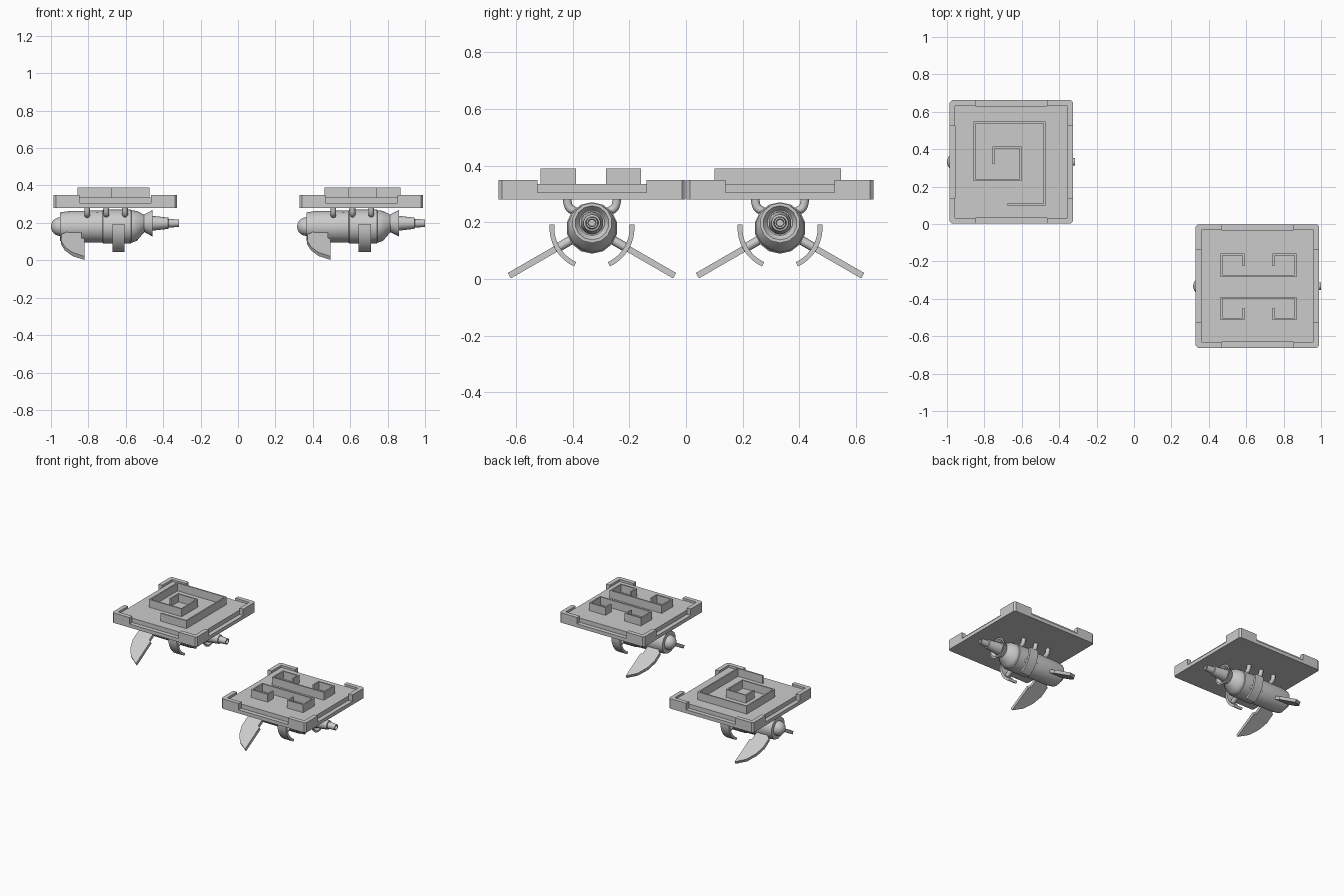
import bpy, bmesh
from math import sin, cos, pi, radians
from mathutils import Vector

if "Cube" in bpy.data.objects:
    bpy.data.objects.remove(bpy.data.objects["Cube"])

AXIS_Z = 0.18          # height of the engine centre line


def make_object(name, bm, centre, smooth=False):
    bmesh.ops.recalc_face_normals(bm, faces=bm.faces[:])
    mesh = bpy.data.meshes.new(name)
    bm.to_mesh(mesh)
    bm.free()
    ob = bpy.data.objects.new(name, mesh)
    ob.location = (*centre, 0)
    bpy.context.collection.objects.link(ob)
    if smooth:
        bpy.ops.object.select_all(action='DESELECT')
        ob.select_set(True)
        bpy.context.view_layer.objects.active = ob
        bpy.ops.object.shade_smooth_by_angle(angle=radians(35))
    return ob


def prism(name, outline, lo, hi, centre, place=lambda a, b, c: (a, b, c), smooth=False):
    """Extrude a 2D outline from lo to hi; place() maps it into space."""
    bm = bmesh.new()
    low = [bm.verts.new(place(a, b, lo)) for a, b in outline]
    high = [bm.verts.new(place(a, b, hi)) for a, b in outline]
    bm.faces.new(low)
    bm.faces.new(high)
    n = len(outline)
    for i in range(n):
        j = (i + 1) % n
        bm.faces.new((low[i], low[j], high[j], high[i]))
    return make_object(name, bm, centre, smooth)


def ribbon(path, width):
    """Mitred outline of constant width around an open path."""
    pts = [Vector(p) for p in path]
    norms = []
    for p, q in zip(pts, pts[1:]):
        d = (q - p).normalized()
        norms.append(Vector((-d.y, d.x)))
    left, right = [], []
    for i, p in enumerate(pts):
        a, b = norms[max(i - 1, 0)], norms[min(i, len(norms) - 1)]
        off = (a + b) / (1 + a.dot(b)) * width / 2
        left.append(tuple(p + off))
        right.append(tuple(p - off))
    return left + right[::-1]


def turned(name, rings, centre, sides=14):
    """Lathe along x from (x, radius, centre height) rings."""
    bm = bmesh.new()
    loops = []
    for x, r, z in rings:
        loops.append([bm.verts.new((x, r * cos(2 * pi * (k + .5) / sides),
                                    z + r * sin(2 * pi * (k + .5) / sides)))
                      for k in range(sides)])
    for a, b in zip(loops, loops[1:]):
        for k in range(sides):
            m = (k + 1) % sides
            bm.faces.new((a[k], a[m], b[m], b[k]))
    bm.faces.new(loops[0])
    bm.faces.new(loops[-1])
    return make_object(name, bm, centre, True)


def tube(name, path, radius, centre):
    cu = bpy.data.curves.new(name, 'CURVE')
    cu.dimensions = '3D'
    cu.bevel_depth, cu.bevel_resolution, cu.use_fill_caps = radius, 2, True
    cu.resolution_u = 4
    sp = cu.splines.new('NURBS')
    sp.points.add(len(path) - 1)
    for p, co in zip(sp.points, path):
        p.co = (*co, 1)
    sp.order_u, sp.use_endpoint_u = 3, True
    ob = bpy.data.objects.new(name, cu)
    ob.location = (*centre, 0)
    bpy.context.collection.objects.link(ob)


def build_platform(c):
    h, e, i, n = 0.33, 0.318, 0.30, 0.192
    # base slab with clipped corners
    slab = [(-e, -h), (e, -h), (h, -e), (h, e), (e, h), (-e, h), (-h, e), (-h, -e)]
    prism("platform_slab", slab, 0.28, 0.305, c)
    # inset top panel
    prism("platform_panel", [(-i, -i), (i, -i), (i, i), (-i, i)], 0.30, 0.335, c)
    # raised L-shaped rim on each corner
    rim = [(n, i), (n, h), (e, h), (h, e), (h, n), (i, n), (i, i)]
    for sx in (-1, 1):
        for sy in (-1, 1):
            prism("corner_rim", [(sx * a, sy * b) for a, b in rim], 0.305, 0.35, c)


def build_engine(c):
    z, zn = AXIS_Z, 0.198
    # main barrel, tapering to the neck
    turned("engine_barrel", [(-0.295, .076, z), (-0.24, .084, z), (0.085, .087, z),
                             (0.115, .080, z + .004), (0.16, .042, zn)], c)
    # raised middle sleeve
    turned("engine_sleeve", [(-0.07, .084, z), (-0.065, .091, z), (0.083, .091, z),
                             (0.088, .084, z)], c)
    # rounded nose
    turned("engine_nose", [(-0.294 - .05 * sin(t), max(.05 * cos(t), .002), z)
                           for t in (k * pi / 12 for k in range(7))], c)
    # flared collar and stepped nozzle
    turned("nozzle_collar", [(0.10, .066, zn - .008), (0.15, .045, zn), (0.2, .071, zn),
                             (0.2, .06, zn), (0.18, .045, zn)], c)
    turned("nozzle_tip", [(0.17, .041, zn), (0.205, .039, zn), (0.283, .030, zn),
                          (0.285, .023, zn), (0.34, .020, zn), (0.34, .014, zn),
                          (0.31, .012, zn)], c)

    # paired parts on both flanks
    fin = [(-0.25, .06), (-0.258, .075), (-0.288, .10), (-0.29, .17), (-0.27, .235),
           (-0.23, .295), (-0.165, .337), (-0.165, .15), (-0.18, .14), (-0.18, .06)]
    ca, sa = cos(radians(30)), sin(radians(30))
    for s in (-1, 1):
        # swept fin lying in a plane 30 degrees below level
        prism("fin", fin, -0.011, 0.011, c,
              lambda x, r, t: (x, s * (r * ca + t * sa), z - r * sa + t * ca))
        # curved guard plate
        angs = [radians(-65 + 70 * k / 8) for k in range(9)]
        arc = [(.15 * cos(a), .15 * sin(a)) for a in angs]
        arc += [(.133 * cos(a), .133 * sin(a)) for a in reversed(angs)]
        prism("guard_plate", arc, -0.015, 0.05, c,
              lambda y, dz, x: (x, s * y, z + dz), True)
        # short strut holding the guard
        tube("guard_strut", [(0.018, s * .07 * ca, z - .07 * sa),
                             (0.018, s * .138 * ca, z - .138 * sa)], .016, c)
        # three bent pipes up to the platform
        for x in (-0.15, -0.048, 0.052):
            tube("support_pipe", [(x, s * .088, .285), (x, s * .086, .252),
                                  (x, s * .062, .240), (x, s * .045, .228)], .015, c)


left_centre, right_centre = (-0.656, 0.332), (0.66, -0.332)
for centre in (left_centre, right_centre):
    build_platform(centre)
    build_engine(centre)

# spiral wall on the left platform
spiral = [(-.02, -.227), (.178, -.227), (.178, .21), (-.196, .21), (-.196, -.097),
          (.05, -.097), (.05, .077), (-.096, .077), (-.096, -.012)]
prism("spiral_wall", ribbon(spiral, .01), 0.33, 0.39, left_centre)

# two mirrored hooked walls on the right platform
hook = [(-.075, .112), (-.075, .172), (-.193, .172), (-.193, .058),
        (.203, .058), (.203, .172), (.085, .172), (.085, .112)]
for s in (-1, 1):
    prism("hooked_wall", ribbon([(x, s * y - .004) for x, y in hook], .01),
          0.33, 0.39, right_centre)
